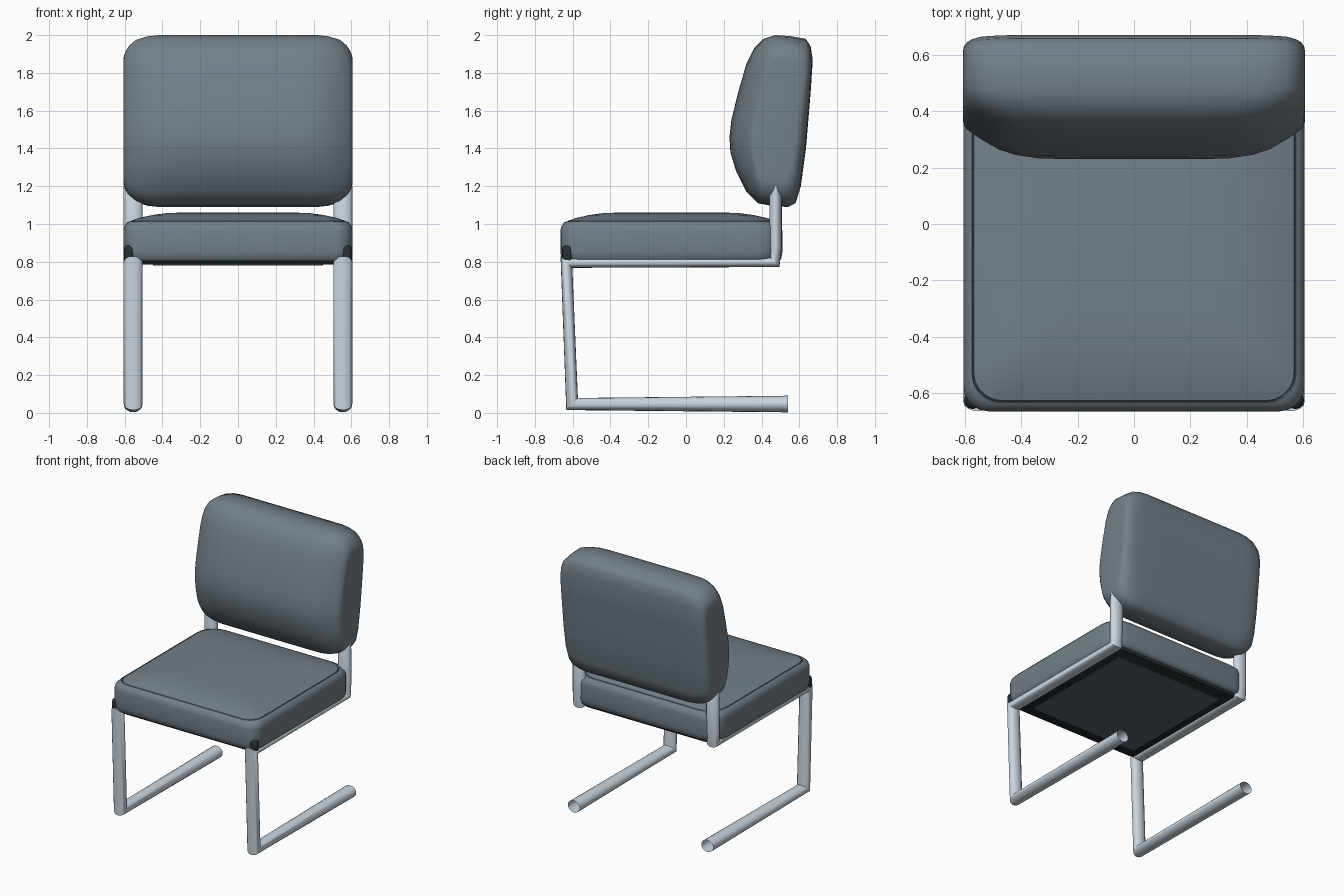
import bpy, bmesh
from math import cos, sin, pi, radians
from mathutils import Vector

cube = bpy.data.objects.get("Cube")
if cube:
    bpy.data.objects.remove(cube)


def material(name, r, g, b):
    m = bpy.data.materials.new(name)
    m.use_nodes = True
    m.diffuse_color = (r, g, b, 1)
    m.node_tree.nodes["Principled BSDF"].inputs["Base Color"].default_value = (r, g, b, 1)
    return m


SLATE = material("slate upholstery", 0.17, 0.213, 0.245)
STEEL = material("brushed steel", 0.60, 0.68, 0.75)
BLACK = material("black frame", 0.02, 0.028, 0.03)
CHARCOAL = material("charcoal panel", 0.10, 0.12, 0.13)


def loft(name, rings, mat, cap_start=True, cap_end=True, angle=45):
    """Skin a list of closed rings that share one point count."""
    bm = bmesh.new()
    loops = [[bm.verts.new(p) for p in ring] for ring in rings]
    n = len(loops[0])
    for a, b in zip(loops, loops[1:]):
        for i in range(n):
            j = (i + 1) % n
            bm.faces.new((a[i], a[j], b[j], b[i]))
    if cap_start:
        bm.faces.new(loops[0][::-1])
    if cap_end:
        bm.faces.new(loops[-1])
    bmesh.ops.recalc_face_normals(bm, faces=bm.faces)
    mesh = bpy.data.meshes.new(name)
    bm.to_mesh(mesh)
    bm.free()
    mesh.materials.append(mat)
    ob = bpy.data.objects.new(name, mesh)
    bpy.context.collection.objects.link(ob)
    bpy.ops.object.select_all(action="DESELECT")
    ob.select_set(True)
    bpy.context.view_layer.objects.active = ob
    bpy.ops.object.shade_smooth_by_angle(angle=radians(angle))


def rounded_rect(hx, y0, y1, z, r_front, r_rear, steps=5):
    """Plan outline with separate front and rear corner radii."""
    pts = []
    corners = [(1, y1, r_rear, 0), (-1, y1, r_rear, 1), (-1, y0, r_front, 2), (1, y0, r_front, 3)]
    for sx, y, r, quarter in corners:
        cx = sx * (hx - r)
        cy = y - r if y == y1 else y + r
        for k in range(steps + 1):
            a = (quarter + k / steps) * pi / 2
            pts.append((cx + r * cos(a), cy + r * sin(a), z))
    return pts


def tube(name, x, path, sides=16, half_width=0.05):
    """Oval tube with mitred bends; path holds (y, z, thickness radius)."""
    pts = [Vector(p[:2]) for p in path]
    dirs = [(b - a).normalized() for a, b in zip(pts, pts[1:])]
    norms = [Vector((-d.y, d.x)) for d in dirs]
    rings = []
    for i, p in enumerate(pts):
        n1, n2 = norms[max(i - 1, 0)], norms[min(i, len(norms) - 1)]
        m = (n1 + n2) / (1 + n1.dot(n2)) * path[i][2]
        ring = []
        for k in range(sides):
            a = 2 * pi * k / sides
            q = p + m * sin(a)
            ring.append((x + half_width * cos(a), q.x, q.y))
        rings.append(ring)
    loft(name, rings, STEEL, cap_start=False, angle=50)


# Tubular side frames, open at the rear floor ends
frame_path = [(0.54, 0.047, 0.044), (-0.603, 0.047, 0.032), (-0.633, 0.798, 0.03),
              (0.47, 0.798, 0.026), (0.474, 0.88, 0.033), (0.474, 1.15, 0.033),
              (0.474, 1.2, 0.012)]
for side, sx in (("left", 1), ("right", -1)):
    tube(side + "_side_frame", sx * 0.555, frame_path)

# Seat cushion: (inset, height, front corner radius) going up, with a seam groove and soft crown
seat_steps = [(0.02, 0.802, 0.09), (0.006, 0.815, 0.09), (0.0, 0.85, 0.09), (0.0, 0.965, 0.09),
              (0.006, 0.99, 0.09), (0.02, 1.008, 0.1), (0.031, 1.014, 0.1), (0.034, 1.002, 0.1),
              (0.038, 1.016, 0.1), (0.08, 1.031, 0.09), (0.15, 1.047, 0.07),
              (0.23, 1.058, 0.05), (0.36, 1.062, 0.03)]
loft("seat_cushion", [rounded_rect(0.606 - inset, -0.665 + inset, 0.51 - inset, z, r, r + 0.04)
                      for inset, z, r in seat_steps], SLATE, angle=50)

# Backrest cushion: side profile as (y, z), lofted across the width
profile = [(0.54, 1.09), (0.46, 1.095), (0.38, 1.11), (0.32, 1.17), (0.265, 1.28), (0.235, 1.38),
           (0.23, 1.46), (0.24, 1.55), (0.277, 1.7), (0.32, 1.85), (0.36, 1.93), (0.41, 1.98),
           (0.47, 2.0), (0.55, 1.995), (0.635, 1.98), (0.66, 1.94), (0.671, 1.87), (0.66, 1.7),
           (0.635, 1.4), (0.608, 1.2), (0.58, 1.11)]
# (x, height scale, front depth scale, back depth scale)
stations = [(0.607, 0.71, 0.36, 0.68), (0.604, 0.76, 0.43, 0.78), (0.593, 0.82, 0.5, 0.86),
            (0.575, 0.88, 0.57, 0.92), (0.54, 0.945, 0.68, 0.97), (0.48, 0.985, 0.84, 0.99),
            (0.42, 1, 0.93, 1), (0.33, 1, 0.99, 1), (0.15, 1, 1, 1)]
stations = [(-x, s, f, b) for x, s, f, b in stations] + stations[::-1]
rings = []
for x, s, f, b in stations:
    ring = []
    for y, z in profile:
        mid = 0.445 + 0.1 * (z - 1.45)
        ring.append((x, mid + (y - mid) * (f if y < mid else b), 1.545 + (z - 1.545) * s))
    rings.append(ring)
loft("backrest_cushion", rings, SLATE, angle=60)

# Underside frame and its inset panel
loft("seat_base_frame", [rounded_rect(0.52, -0.62, 0.47, 0.785, 0.03, 0.03),
                         rounded_rect(0.56, -0.635, 0.48, 0.808, 0.04, 0.06)], BLACK)
loft("underside_panel", [rounded_rect(0.45, -0.54, 0.38, z, 0.01, 0.01) for z in (0.78, 0.788)],
     CHARCOAL)

# Dark caps at the front corners of the base
for side, sx in (("left", 1), ("right", -1)):
    rings = []
    for radius, z in ((0.031, 0.81), (0.031, 0.865), (0.025, 0.88), (0.012, 0.887)):
        rings.append([(sx * 0.573 + radius * cos(k * pi / 6), -0.626 + radius * sin(k * pi / 6), z)
                      for k in range(12)])
    loft(side + "_corner_cap", rings, BLACK)
